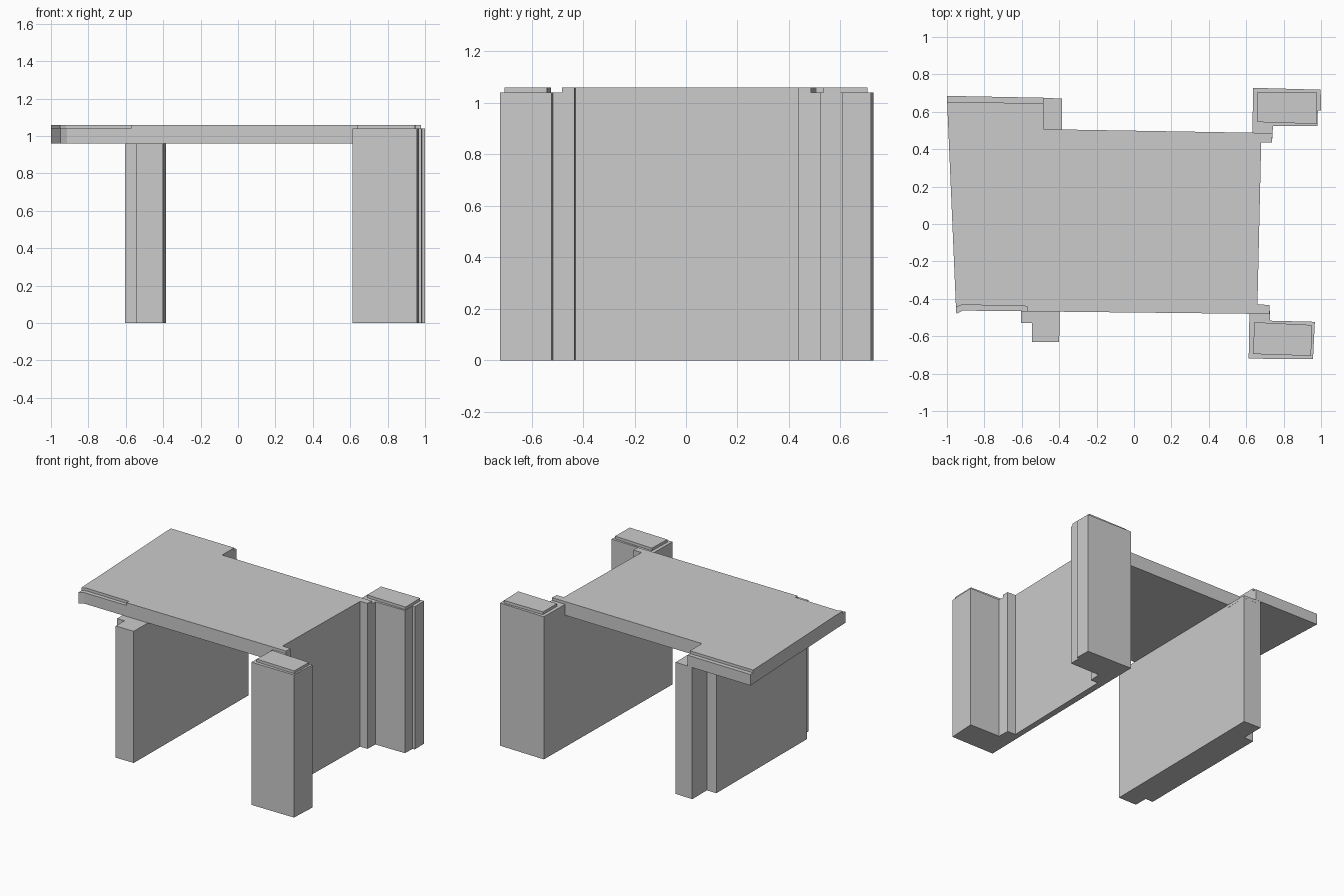
import bpy
import bmesh


def prism(name, outline, z0, z1):
    """Extrude a plan outline from z0 up to z1."""
    mesh = bpy.data.meshes.new(name)
    bm = bmesh.new()
    base = bm.faces.new([bm.verts.new((x, y, z0)) for x, y in outline])
    ext = bmesh.ops.extrude_face_region(bm, geom=[base], use_keep_orig=True)
    for v in ext["geom"]:
        if isinstance(v, bmesh.types.BMVert):
            v.co.z = z1
    bmesh.ops.recalc_face_normals(bm, faces=bm.faces)
    bm.to_mesh(mesh)
    bm.free()
    obj = bpy.data.objects.new(name, mesh)
    bpy.context.collection.objects.link(obj)
    return obj


STONE_TOP = 1.04   # top of the right-hand wall and of the slab ledges
SLAB_TOP = 1.06
SLAB_BASE = 0.96

# Left wall: thick, with stepped ends, carrying the slab
prism("left_wall", [
    (-0.40, -0.63), (-0.385, 0.67), (-0.523, 0.675), (-0.523, 0.507),
    (-0.60, 0.507), (-0.605, -0.53), (-0.545, -0.53), (-0.545, -0.63)],
    0, SLAB_BASE)

# Right wall: thin web with a stepped pillar at each end
prism("right_wall", [
    (0.613, -0.72), (0.957, -0.722), (0.967, -0.523), (0.727, -0.517),
    (0.725, -0.433), (0.66, -0.43), (0.68, 0.437), (0.738, 0.437),
    (0.743, 0.523), (0.98, 0.523), (0.983, 0.608), (1.0, 0.608),
    (0.998, 0.718), (0.637, 0.728)],
    0, STONE_TOP)

# Raised caps on the pillars
prism("back_pillar_cap", [
    (0.66, 0.545), (0.978, 0.535), (0.975, 0.705), (0.66, 0.705)],
    STONE_TOP, SLAB_TOP)
prism("front_pillar_cap", [
    (0.637, -0.695), (0.947, -0.705), (0.95, -0.54), (0.643, -0.525)],
    STONE_TOP, SLAB_TOP)

# Roof slab body, butting against the right wall
prism("slab_body", [
    (-0.95, -0.48), (-0.915, -0.463), (0.618, -0.48), (0.634, 0.488),
    (-0.483, 0.507), (-0.483, 0.675), (-1.0, 0.685)],
    SLAB_BASE, STONE_TOP)

# Upper layer of the slab, set back at the two left ledges
prism("slab_surface", [
    (-0.952, -0.445), (-0.92, -0.432), (-0.572, -0.44), (-0.572, -0.467),
    (0.618, -0.48), (0.725, -0.481), (0.725, -0.433), (0.66, -0.43),
    (0.68, 0.437), (0.738, 0.437), (0.74, 0.486), (0.634, 0.488),
    (-0.483, 0.507), (-0.483, 0.645), (-0.999, 0.653)],
    STONE_TOP, SLAB_TOP)

# Back left corner of the roof edge over the wall end
prism("slab_back_corner", [
    (-0.483, 0.507), (-0.385, 0.506), (-0.385, 0.67), (-0.483, 0.675)],
    SLAB_BASE - 0.02, SLAB_BASE)
